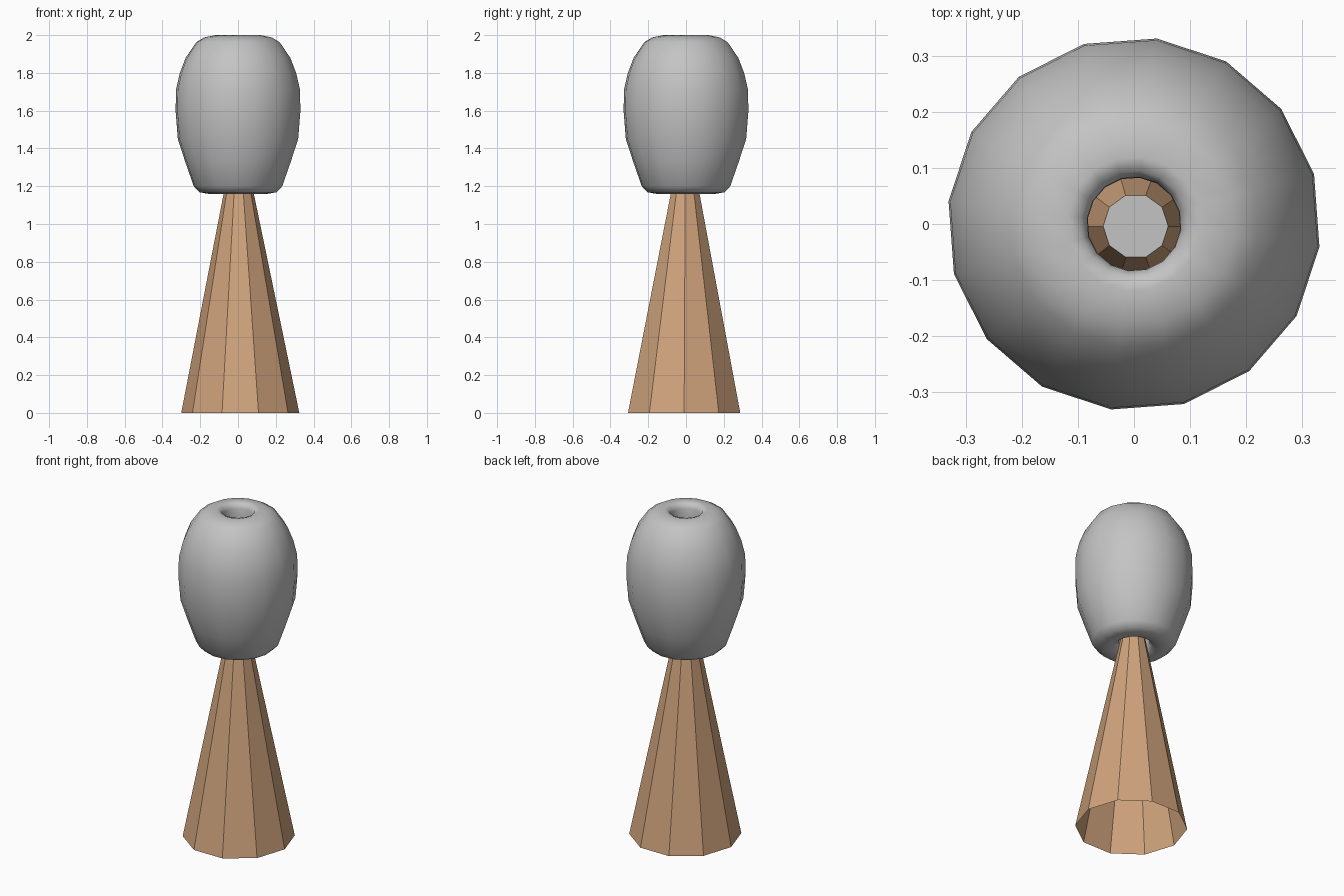
import bpy, bmesh
from math import sin, cos, radians, tau

cube = bpy.data.objects.get("Cube")
if cube:
    bpy.data.objects.remove(cube)


def material(name, rgb):
    mat = bpy.data.materials.new(name)
    mat.use_nodes = True
    mat.diffuse_color = (*rgb, 1)
    mat.node_tree.nodes["Principled BSDF"].inputs["Base Color"].default_value = (*rgb, 1)
    return mat


def ring(bm, radius, z, sides, turn=0.0, centre=(0, 0)):
    return [bm.verts.new((centre[0] + radius * cos(turn + tau * i / sides),
                          centre[1] + radius * sin(turn + tau * i / sides), z))
            for i in range(sides)]


def bridge(bm, low, high):
    n = len(low)
    return [bm.faces.new((low[i], low[(i + 1) % n], high[(i + 1) % n], high[i]))
            for i in range(n)]


def finish(bm, name, mats):
    mesh = bpy.data.meshes.new(name)
    bm.to_mesh(mesh)
    bm.free()
    for mat in mats:
        mesh.materials.append(mat)
    obj = bpy.data.objects.new(name, mesh)
    bpy.context.collection.objects.link(obj)
    return obj


wood = material("light wood", (0.63, 0.37, 0.205))
grey = material("grey wool", (0.55, 0.55, 0.55))

# Faceted wooden cone, open at the base, with a small grey cap on top
bm = bmesh.new()
base = ring(bm, 0.3125, 0, 10, centre=(0.012, -0.01))
tip = ring(bm, 0.058, 1.27, 10, centre=(0.003, -0.004))
bridge(bm, base, tip)
bm.faces.new(tip).material_index = 1
finish(bm, "cone_stand", [wood, grey])

# Smooth barrel with a rounded lip and a narrow bore: closed loop of (radius, z)
profile = [(0.083, 1.9), (0.083, 1.3), (0.088, 1.19), (0.11, 1.165), (0.16, 1.16),
           (0.205, 1.168), (0.236, 1.2), (0.28, 1.325), (0.321, 1.45), (0.333, 1.6),
           (0.33, 1.715), (0.31, 1.8), (0.279, 1.88), (0.222, 1.963), (0.18, 1.988),
           (0.12, 2.0), (0.095, 1.992), (0.084, 1.965)]
bm = bmesh.new()
rings = [ring(bm, r, z, 16, radians(-7)) for r, z in profile]
for low, high in zip(rings, rings[1:] + rings[:1]):
    bridge(bm, low, high)
bmesh.ops.recalc_face_normals(bm, faces=bm.faces)
for face in bm.faces:
    face.smooth = True
finish(bm, "hollow_barrel", [grey])
